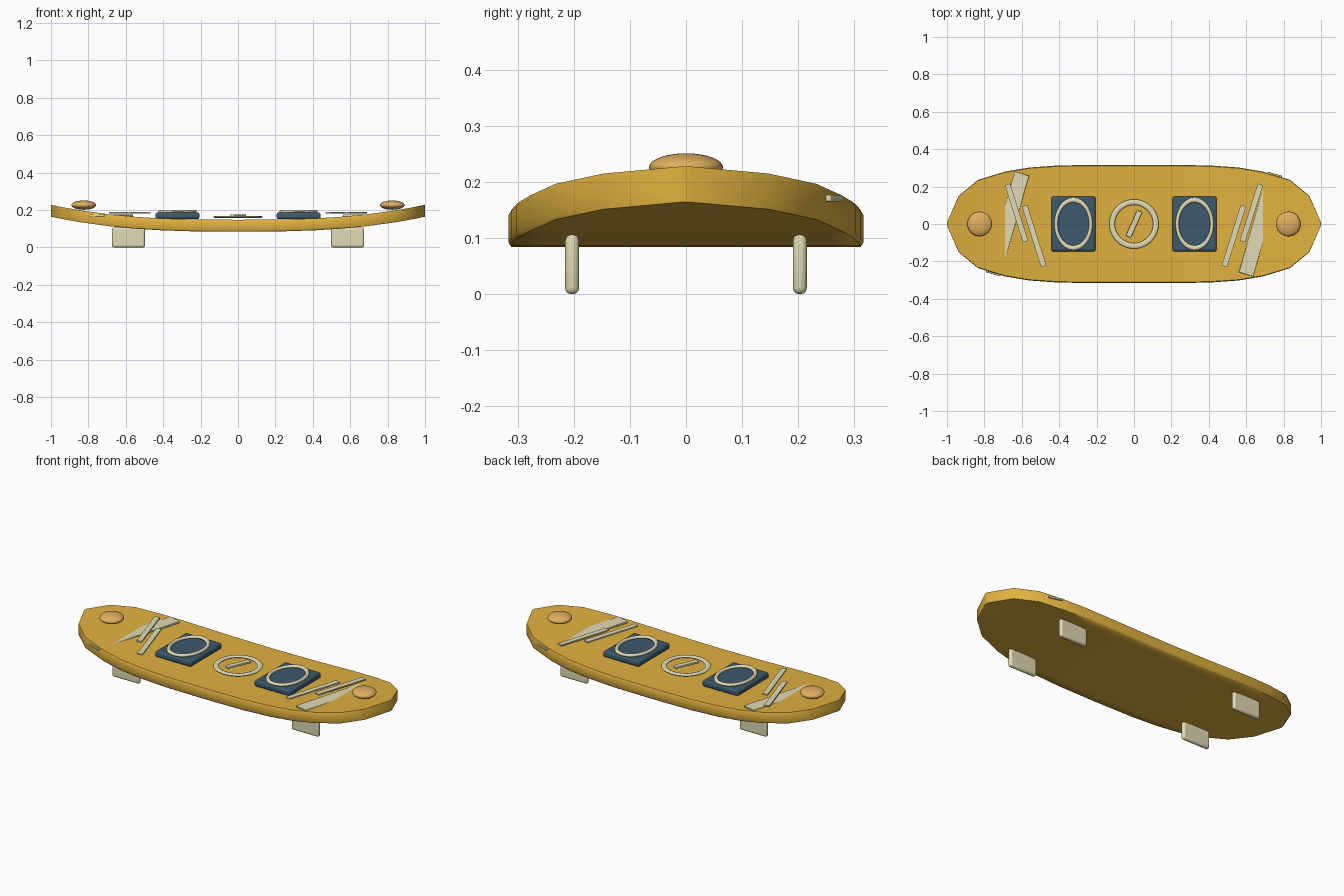
import bpy, bmesh, math

if "Cube" in bpy.data.objects:
    bpy.data.objects.remove(bpy.data.objects["Cube"])


def material(name, rgb):
    m = bpy.data.materials.new(name)
    m.diffuse_color = (*rgb, 1)
    m.use_nodes = True
    m.node_tree.nodes["Principled BSDF"].inputs["Base Color"].default_value = m.diffuse_color
    return m


GOLD = material("gold", (0.75, 0.44, 0.05))
AMBER = material("amber", (0.75, 0.43, 0.12))
CREAM = material("cream", (0.75, 0.71, 0.46))
BLUE = material("blue", (0.045, 0.10, 0.15))


def finish(name, mat, angle=40):
    ob = bpy.context.object
    ob.name = name
    ob.data.materials.append(mat)
    bpy.ops.object.transform_apply(location=False, rotation=False, scale=True)
    bpy.ops.object.shade_smooth_by_angle(angle=math.radians(angle))
    return ob


def box(name, loc, size, mat, turn=0, bevel=0):
    bpy.ops.mesh.primitive_cube_add(size=1, location=loc, rotation=(0, 0, math.radians(turn)))
    bpy.context.object.scale = size
    ob = finish(name, mat)
    if bevel:
        b = ob.modifiers.new("bevel", "BEVEL")
        b.width, b.segments = bevel, 3
    return ob


def ring(name, loc, rx, ry, minor, flat):
    r = max(rx, ry)
    bpy.ops.mesh.primitive_torus_add(location=loc, major_radius=r, minor_radius=minor,
                                     major_segments=48, minor_segments=12)
    bpy.context.object.scale = (rx / r, ry / r, flat)
    return finish(name, CREAM)


# Board: cross-sections lofted along x with upturned ends
half = [(0, .316), (.25, .316), (.42, .312), (.56, .302), (.69, .28),
        (.834, .236), (.938, .15), (1, .008)]
stations = [(-x, w) for x, w in half[:0:-1]] + half
section = [(0, 0), (.83, 0), (.985, 0), (1, .008), (1, .055), (.985, .0635), (.83, .0635), (0, .0635)]
section += [(-y, z) for y, z in section[-2:0:-1]]
bm = bmesh.new()
loops = [[bm.verts.new((x, w * y, .084 + .08 * abs(x) ** 2.7 + z)) for y, z in section]
         for x, w in stations]
n = len(section)
for a, b in zip(loops, loops[1:]):
    for i in range(n):
        bm.faces.new((a[i], a[(i + 1) % n], b[(i + 1) % n], b[i]))
bm.faces.new(loops[0])
bm.faces.new(loops[-1])
bmesh.ops.recalc_face_normals(bm, faces=bm.faces)
mesh = bpy.data.meshes.new("board")
bm.to_mesh(mesh)
bm.free()
board = bpy.data.objects.new("board", mesh)
bpy.context.collection.objects.link(board)
bpy.context.view_layer.objects.active = board
board.select_set(True)
finish("board", GOLD, 60)

# Parts repeated at both ends
for s, end in ((-1, "left"), (1, "right")):
    # end knobs
    bpy.ops.mesh.primitive_uv_sphere_add(segments=32, ring_count=16, radius=1,
                                         location=(s * .825, 0, .226))
    bpy.context.object.scale = (.066, .066, .025)
    finish(end + "_knob", AMBER)
    # foot pads with oval rims
    box(end + "_foot_pad", (s * .324, 0, .169), (.236, .294, .036), BLUE, bevel=.012)
    ring(end + "_pad_rim", (s * .324, 0, .191), .093, .128, .013, .7)
    # deck stripes
    box(end + "_inner_stripe", (s * .534, -.064, .186), (.34, .03, .008), CREAM, s * 72.5)
    box(end + "_outer_stripe", (s * .628, .059, .186), (.32, .03, .008), CREAM, s * 72.5)
    box(end + "_wide_stripe", (s * .676, 0, .171), (.56, .08, .012), CREAM, 74, bevel=.003)
    # fins underneath
    for t, side in ((-1, "front"), (1, "back")):
        box(f"{end}_{side}_fin", (s * .586, t * .203, .053), (.177, .025, .106), CREAM, bevel=.011)

# Centre emblem ring and bar
ring("centre_ring", (0, 0, .163), .117, .117, .015, .4)
box("centre_bar", (0, 0, .171), (.15, .03, .012), CREAM, 66, bevel=.003)
